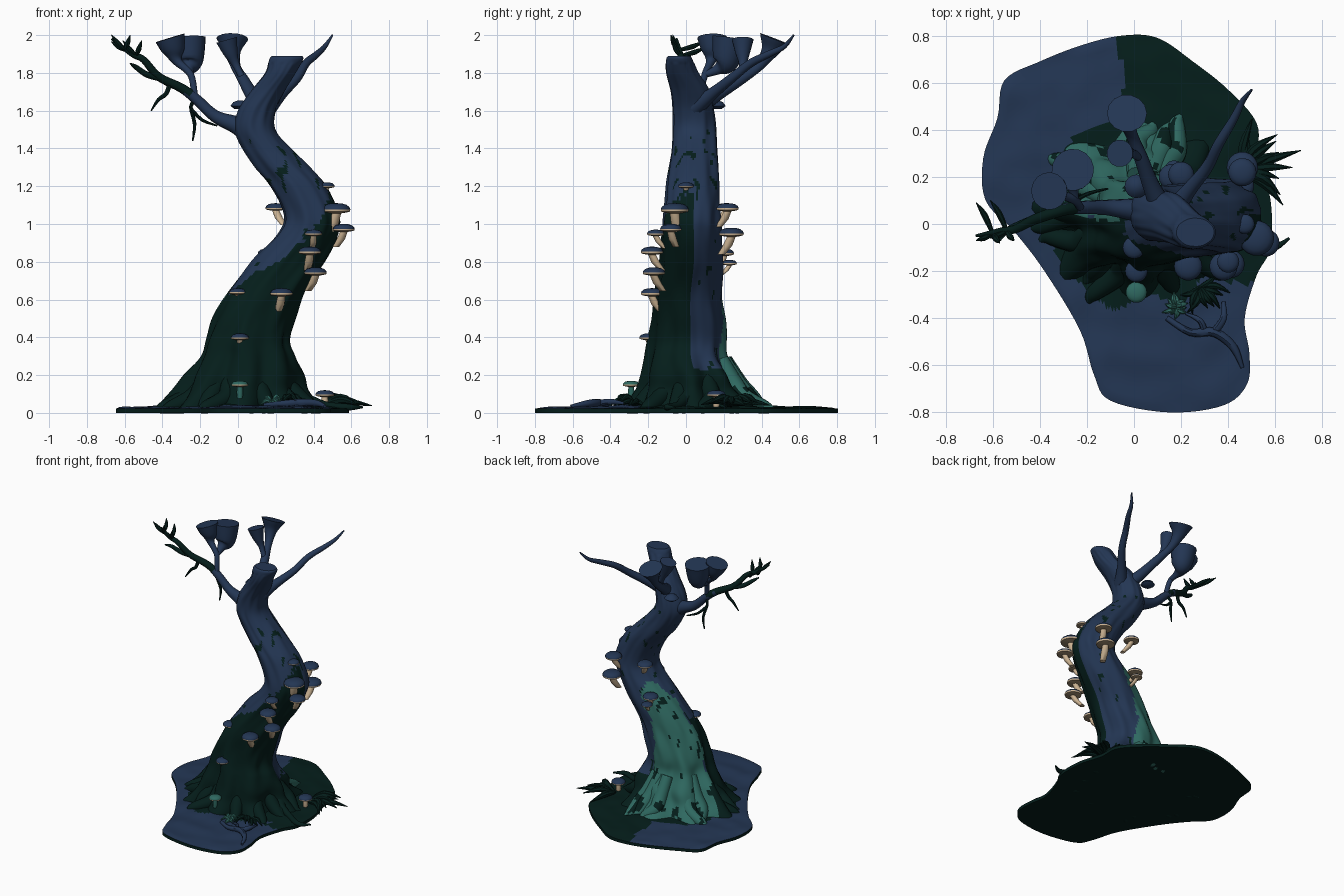
import bpy, bmesh, random
from math import sin, cos, pi, radians
from mathutils import Vector, noise

random.seed(4)
if "Cube" in bpy.data.objects:
    bpy.data.objects.remove(bpy.data.objects["Cube"], do_unlink=True)

# Materials
BARK, MOSS, TEAL, CREAM, GILL = range(5)
MATS = []
for label, rgb in (("navy bark", (.017, .037, .088)), ("dark moss", (.0015, .013, .011)),
                   ("teal moss", (.028, .14, .118)), ("cream stem", (.6, .45, .29)),
                   ("tan gills", (.32, .24, .15))):
    m = bpy.data.materials.new(label)
    m.use_nodes = True
    m.diffuse_color = (*rgb, 1)
    m.node_tree.nodes["Principled BSDF"].inputs["Base Color"].default_value = (*rgb, 1)
    MATS.append(m)


def catmull(pts, steps, closed=False):
    """Smooth a list of equal-length tuples."""
    n, out = len(pts), []
    get = (lambda i: pts[i % n]) if closed else (lambda i: pts[min(max(i, 0), n - 1)])
    for i in range(n if closed else n - 1):
        quad = [get(i + k) for k in (-1, 0, 1, 2)]
        for s in range(steps):
            t = s / steps
            out.append(tuple(b + .5 * t * (c - a + t * (2*a - 5*b + 4*c - d + t * (3*(b - c) + d - a)))
                             for a, b, c, d in zip(*quad)))
    return out if closed else out + [tuple(pts[-1])]


def part(name, lofts, angle=45):
    """Make one object from (rings, paint) pairs, each capped at both ends."""
    bm = bmesh.new()
    for rings, paint in lofts:
        rows = [[bm.verts.new(p) for p in ring] for ring in rings]
        n = len(rows[0])
        faces = [(bm.faces.new(rows[0][::-1]), 0), (bm.faces.new(rows[-1]), len(rows))]
        for i in range(len(rows) - 1):
            for j in range(n):
                k = (j + 1) % n
                faces.append((bm.faces.new((rows[i][j], rows[i][k], rows[i+1][k], rows[i+1][j])), i))
        for f, i in faces:
            f.material_index = paint(f.calc_center_median(), i) if callable(paint) else paint
    bmesh.ops.recalc_face_normals(bm, faces=bm.faces)
    used = sorted({f.material_index for f in bm.faces})
    for f in bm.faces:
        f.material_index = used.index(f.material_index)
    mesh = bpy.data.meshes.new(name)
    bm.to_mesh(mesh)
    bm.free()
    for u in used:
        mesh.materials.append(MATS[u])
    ob = bpy.data.objects.new(name, mesh)
    bpy.context.collection.objects.link(ob)
    bpy.ops.object.select_all(action='DESELECT')
    ob.select_set(True)
    bpy.context.view_layer.objects.active = ob
    bpy.ops.object.shade_smooth_by_angle(angle=radians(angle))


def tube(pts, sides=10, steps=5):
    """Rings along a smooth path of (x, y, z, radius)."""
    path = catmull(pts, steps)
    ps = [Vector(p[:3]) for p in path]
    u, rings = Vector((.31, .52, .13)), []
    for i, p in enumerate(ps):
        t = (ps[min(i + 1, len(ps) - 1)] - ps[max(i - 1, 0)]).normalized()
        u = (u - t * u.dot(t)).normalized()
        v = t.cross(u)
        rings.append([p + path[i][3] * (u * cos(a) + v * sin(a))
                      for a in (2 * pi * j / sides for j in range(sides))])
    return rings


# Trunk sections: z, centre x, centre y, radius x, radius y
SECTIONS = catmull([
    (0, 0, .07, .41, .36), (.05, .01, .06, .37, .32), (.12, .02, .04, .32, .27),
    (.2, .04, .03, .29, .25), (.3, .05, .01, .24, .21), (.4, .055, .01, .215, .2),
    (.6, .13, .01, .205, .18), (.8, .265, .03, .195, .165), (.95, .37, .03, .158, .155),
    (1.05, .39, .03, .145, .15), (1.2, .32, .035, .15, .14), (1.3, .235, .04, .15, .13),
    (1.4, .15, .045, .13, .12), (1.5, .09, .045, .108, .115), (1.6, .1, .04, .1, .11),
    (1.7, .155, .025, .09, .105), (1.8, .225, -.02, .08, .085), (1.87, .255, -.035, .09, .07),
    (1.89, .26, -.035, .08, .06)], 8)


def centre(z):
    s = min(SECTIONS, key=lambda r: abs(r[0] - z))
    return Vector((s[1], s[2], z))


def trunk_paint(co, i=0):
    d = (co - centre(co.z)).normalized()
    z = co.z + .1 * noise.noise(co * 9)
    # Dark bark cracks running up the trunk
    if .2 < co.z < 1.5 and noise.noise(Vector((co.x * 26, co.y * 26, co.z * 7))) > .47:
        return MOSS
    if -.75 * d.x + .66 * d.y > .05 + 1.3 * max(0, z - .2) and d.y > .06 + .3 * noise.noise(co * 7):
        return MOSS if co.z < .14 and noise.noise(co * 11) > .22 else TEAL
    if z < .25 or (d.y < .08 and z < .92 + .25 * d.x):
        return MOSS
    return BARK


rings = []
for z, cx, cy, rx, ry in SECTIONS:
    flare, ring = max(0, 1 - z / .7), []
    for j in range(88):
        a = 2 * pi * j / 88
        k = 1 + (.02 + .13 * flare ** 2) * cos(8 * a + 2 * z) * min(1, 2.2 - z)
        if z < 1.85:
            k += (.07 + .1 * flare) * noise.noise(Vector((cos(a) * 3, sin(a) * 3, z * 5)))
        ring.append((cx + rx * k * cos(a), cy + ry * k * sin(a), z))
    rings.append(ring)
part("trunk", [(rings, trunk_paint)])

# Surface roots spreading from the trunk
lofts = [(tube([(.35, 0, .08, .03), (.46, -.04, .04, .022), (.58, -.1, .03, .018), (.66, -.06, .03, .005)]), MOSS)]
for k in range(14):
    a = 2 * pi * k / 14 + random.uniform(-.15, .15)
    w = random.uniform(-.3, .3)
    reach = random.uniform(.35, .44)
    at = lambda r, z, s, t: (.03 + r * cos(a + t), .06 + .92 * r * sin(a + t), z, s)
    lofts.append((tube([at(.16, .28, .04, 0), at(.24, .15, .05, w * .3), at(.31, .08, .048, w * .3),
                        at(reach, .03, .035, w), at(reach + .05, .02, .012, w)], 12, 5), trunk_paint))
part("roots", lofts, 60)

# Ground slab
outline = catmull([(-.05, .8), (.1, .79), (.25, .69), (.4, .57), (.52, .43), (.53, .28), (.58, .1),
                   (.58, -.1), (.52, -.22), (.47, -.4), (.49, -.55), (.48, -.68), (.38, -.77), (.15, -.8),
                   (-.1, -.75), (-.17, -.64), (-.23, -.45), (-.38, -.2), (-.51, -.03), (-.63, .1),
                   (-.64, .28), (-.58, .45), (-.55, .61), (-.4, .69), (-.22, .76)], 6, True)


def ground_paint(co, i):
    n = .35 * noise.noise(co * 6)
    near = ((co.x - .04) / .43) ** 2 + ((co.y - .06) / .4) ** 2 < 1 + n
    back = co.x > -.04 + .2 * n and co.y > .2
    side = co.x > .4 + .2 * n and co.y > -.25
    return MOSS if i < 2 or near or back or side else BARK


rings = [[(x, y, z) for x, y in outline] for z in (0, .012, .022)]
for s in range(1, 32):
    f = 1 - s / 32
    rings.append([(x * f, y * f, .026 + .025 * (1 - f) + .01 * noise.noise(Vector((x * f, y * f, 0)) * 8))
                  for x, y in outline])
part("ground", [(rings, ground_paint)])

# Branches
limb_paint = lambda co, i: MOSS if co.x < -.27 + .1 * noise.noise(co * 12) else BARK
part("left_branch", [(tube(p), limb_paint) for p in (
    [(.08, .05, 1.47, .07), (0, .06, 1.52, .05), (-.12, .07, 1.57, .033), (-.22, .07, 1.66, .028),
     (-.3, .06, 1.72, .025), (-.42, .02, 1.78, .022), (-.5, -.02, 1.87, .018), (-.56, -.03, 1.9, .016),
     (-.67, -.05, 1.98, .006)],
    [(-.4, .03, 1.77, .018), (-.48, 0, 1.79, .016), (-.54, -.03, 1.83, .013), (-.57, -.07, 1.85, .004)])])
part("back_branch", [(tube([(.12, .06, 1.62, .05), (.07, .17, 1.69, .036), (.03, .28, 1.76, .03),
                            (-.01, .38, 1.83, .026), (-.03, .44, 1.91, .045), (-.03, .47, 1.98, .085)], 14), BARK)])
part("right_branch", [(tube([(.16, .05, 1.62, .05), (.23, .14, 1.69, .032), (.31, .24, 1.77, .025),
                             (.36, .34, 1.85, .022), (.42, .44, 1.9, .018), (.46, .52, 1.94, .013),
                             (.5, .57, 2, .005)]), BARK)])

# Flared cups at the branch ends
for name, p in (
        ("cup_outer", [(-.23, .07, 1.68, .018), (-.25, .1, 1.79, .018), (-.32, .13, 1.86, .025),
                       (-.34, .14, 1.92, .06), (-.36, .14, 1.985, .08)]),
        ("cup_inner", [(-.25, .1, 1.79, .016), (-.26, .17, 1.82, .03), (-.255, .21, 1.86, .07),
                       (-.26, .23, 1.985, .09)]),
        ("cup_back", [(.03, .28, 1.76, .018), (-.01, .3, 1.84, .02), (-.04, .3, 1.91, .04),
                      (-.06, .3, 1.975, .058)])):
    part(name, [(tube(p, 16), BARK)])

# Fine twigs
twigs = [[(-.36, .04, 1.75, .013), (-.38, .03, 1.69, .012), (-.42, .03, 1.66, .01), (-.46, .02, 1.6, .004)],
         [(-.22, .07, 1.66, .012), (-.25, .1, 1.62, .01), (-.23, .12, 1.53, .01), (-.24, .12, 1.44, .004)],
         [(-.25, .1, 1.61, .01), (-.19, .13, 1.55, .009), (-.11, .15, 1.52, .004)]]
for x, y, z in ((-.6, -.04, 1.92), (-.54, -.03, 1.89)):
    for dx, dy, dz in ((-.07, .13, .05), (.03, -.04, .09), (-.07, -.03, .09)):
        twigs.append([(x, y, z, .008), (x + dx * .5, y + dy * .6, z + dz * .4, .014),
                      (x + dx, y + dy, z + dz * .9, .002)])
part("twigs", [(tube(p, 7, 3), MOSS) for p in twigs])

# Mushrooms: x, y, cap top z, cap radius
SHROOMS = [(.47, 0, 1.22, .042), (.2, .21, 1.11, .055), (.52, -.06, 1.11, .075), (.56, -.08, 1, .058),
           (.46, .22, 1.11, .06), (.46, .24, .98, .067), (.4, -.16, .97, .047), (.38, -.18, .88, .06),
           (.41, -.17, .77, .06), (.16, .2, .87, .055), (.17, .23, .81, .04), (.23, -.18, .66, .06),
           (0, -.1, .66, .048), (.01, -.2, .42, .048), (.46, .16, .12, .05), (.01, -.29, .17, .045)]
# Cap profile: radius and height as fractions of the cap radius
CAP = [(.34, -.72), (.7, -.66), (.95, -.6), (1, -.44), (.92, -.26), (.72, -.11), (.4, -.02), (.1, 0)]
lofts = []
for x, y, z, r in SHROOMS:
    foot = Vector((x, y, z)).lerp(centre(z), .25 if z > .3 else 0)
    foot.z = max(z - 2.1 * r, .03)
    rows = [(foot.x, foot.y, foot.z, .3 * r),
            ((x + foot.x * .6) / 1.6, (y + foot.y * .6) / 1.6, z - 1.4 * r, .38 * r)]
    rows += [(x, y, z + h * r, w * r) for w, h in CAP]
    rings = [[(px + s * cos(a), py + s * sin(a), pz) for a in (pi * j / 9 for j in range(18))]
             for px, py, pz, s in rows]
    stem, top = (TEAL, TEAL) if z < .2 and x < .1 else (CREAM, BARK)
    lofts.append((rings, lambda co, i, stem=stem, top=top:
                  stem if i < 2 else CREAM if i == 4 else GILL if i < 4 else top))
part("mushrooms", lofts, 50)

# Leafy tufts: centre, heading, spread, count, length, thickness, colour
for name, cx, cy, head, spread, count, size, thick, colour in (
        ("side_tuft", .45, .22, .5, .95, 10, .25, .02, MOSS),
        ("front_tuft", .28, -.27, -1, 1.5, 9, .12, .015, MOSS),
        ("teal_plant", .18, -.35, 0, pi, 12, .06, .012, TEAL)):
    lofts = []
    for k in range(count):
        a = head + spread * (2 * k / (count - 1) - 1)
        l = size * random.uniform(.65, 1.1)
        h = random.uniform(.03, .07)
        bend = random.uniform(-.3, .3)
        lofts.append((tube([(cx, cy, .04, .01), (cx + .5 * l * cos(a), cy + .5 * l * sin(a), .02 + h, thick),
                            (cx + l * cos(a + bend), cy + l * sin(a + bend), .02 + h * .5, .002)], 7, 4), colour))
    part(name, lofts)

# Forked dead root lying on the ground
part("forked_root", [(tube(p, 8), BARK) for p in (
    [(.14, -.4, .04, .012), (.24, -.46, .05, .016), (.34, -.46, .055, .02), (.42, -.52, .05, .018),
     (.46, -.61, .035, .008)],
    [(.34, -.46, .05, .018), (.38, -.4, .06, .016), (.38, -.33, .05, .008)],
    [(.3, -.46, .05, .014), (.28, -.41, .06, .012), (.22, -.38, .05, .005)])])

# Small shelf fungus high on the trunk
part("shelf_fungus", [([[(.01 + s * cos(a), .16 + s * sin(a), z) for a in (pi * j / 8 for j in range(16))]
                        for s, z in ((.03, 1.61), (.05, 1.625), (.035, 1.645), (.01, 1.655))], BARK)])
